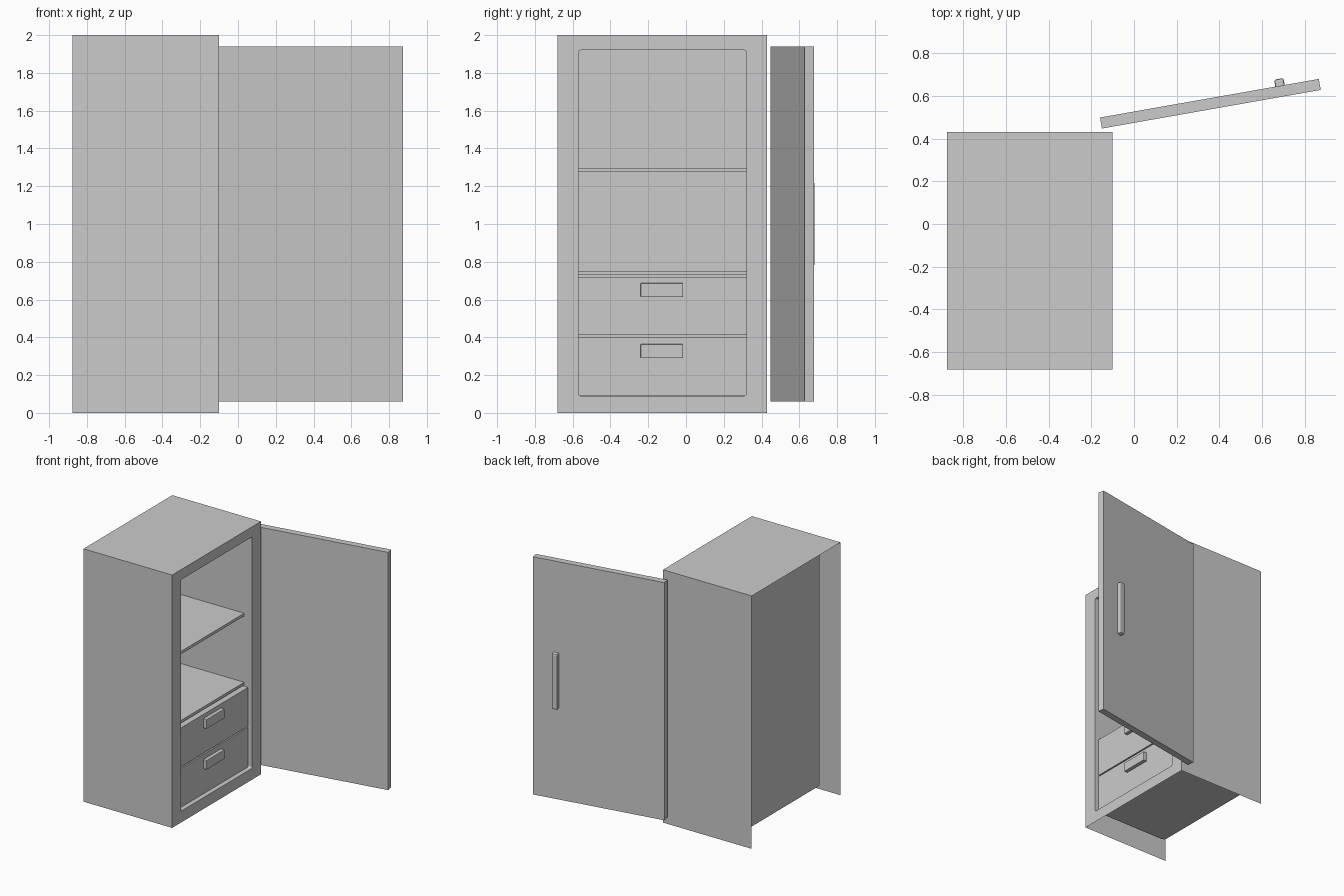
import bpy, bmesh, math
from mathutils import Matrix, Vector

if "Cube" in bpy.data.objects:
    bpy.data.objects.remove(bpy.data.objects["Cube"])

X0, X1, Y0, Y1, H = -0.876, -0.10, -0.68, 0.43, 2.0     # outer shell
LY0, LY1, LZ0, LZ1, LX = -0.57, 0.32, 0.09, 1.92, -0.77  # inner liner


def finish(name, bm, mat=None):
    me = bpy.data.meshes.new(name)
    bm.to_mesh(me)
    bm.free()
    ob = bpy.data.objects.new(name, me)
    if mat:
        ob.matrix_world = mat
    bpy.context.collection.objects.link(ob)
    return ob


def box(name, lo, hi, chamfer=0, skip=None, mat=None, segments=2):
    """Box from corner to corner; chamfer rounds all edges off the 'skip' side."""
    lo, hi = Vector(lo), Vector(hi)
    bm = bmesh.new()
    bmesh.ops.create_cube(bm, size=1)
    for v in bm.verts:
        v.co = Vector([(lo[i] + hi[i]) / 2 + v.co[i] * (hi[i] - lo[i]) for i in range(3)])
    if chamfer:
        edges = [e for e in bm.edges
                 if not (skip and all(skip(v.co) for v in e.verts))]
        bmesh.ops.bevel(bm, geom=edges, offset=chamfer, segments=segments,
                        affect='EDGES', profile=0.5)
    return finish(name, bm, mat)


def rounded_rect(y0, y1, z0, z1, r, n=3):
    pts = []
    for k, (y, z) in enumerate([(y1 - r, z1 - r), (y0 + r, z1 - r),
                                (y0 + r, z0 + r), (y1 - r, z0 + r)]):
        for i in range(n + 1):
            a = math.pi / 2 * (k + i / n)
            pts.append((y + r * math.cos(a), z + r * math.sin(a)))
    return pts


# Thin cabinet shell: open back and bottom, front frame with an inner liner
bm = bmesh.new()
front = [bm.verts.new((X1, y, z)) for y, z in [(Y1, H), (Y0, H), (Y0, 0), (Y1, 0)]]
back = [bm.verts.new((X0, v.co.y, v.co.z)) for v in front]
for i in (0, 1, 3):  # top, side, (3) other side
    j = (i + 1) % 4
    bm.faces.new((front[i], front[j], back[j], back[i]))
profile = rounded_rect(LY0, LY1, LZ0, LZ1, 0.012)
rim = [bm.verts.new((X1, y, z)) for y, z in profile]
rear = [bm.verts.new((LX, y, z)) for y, z in profile]
n = len(rim)
for i in range(n):
    j = (i + 1) % n
    bm.faces.new((rim[j], rim[i], rear[i], rear[j]))
bm.faces.new(rear)
for k in range(4):  # front frame: corner fan plus one strip per side
    c = rim[k * 4:k * 4 + 4]
    nxt = (k + 1) % 4
    bm.faces.new([front[k]] + c[::-1])
    bm.faces.new((front[k], c[3], rim[nxt * 4], front[nxt]))
bmesh.ops.recalc_face_normals(bm, faces=bm.faces)
finish("cabinet_body", bm)

# Shelves
for name, z0, z1 in (("upper_shelf", 1.275, 1.297), ("lower_shelf", 0.73, 0.751)):
    box(name, (LX, LY0, z0), (-0.17, LY1, z1))

# Drawers with raised pulls
for name, z0, z1, hz in (("upper_drawer", 0.413, 0.72, 0.65),
                         ("lower_drawer", 0.092, 0.403, 0.327)):
    box(name, (LX + 0.02, LY0, z0), (-0.135, LY1, z1))
    box(name + "_pull", (-0.135, -0.24, hz - 0.037), (-0.106, -0.015, hz + 0.037),
        0.004, lambda c: c.x < -0.13)

# Open door, swung ten degrees past square, with its handle
swing = Matrix.Translation((0.3575, 0.563, 0)) @ Matrix.Rotation(math.radians(10), 4, 'Z')
box("door", (-0.52, -0.026, 0.06), (0.52, 0.026, 1.94), mat=swing)
box("door_handle", (0.313, 0.026, 0.78), (0.358, 0.059, 1.22), 0.01,
    lambda c: c.y < 0.03, mat=swing)
